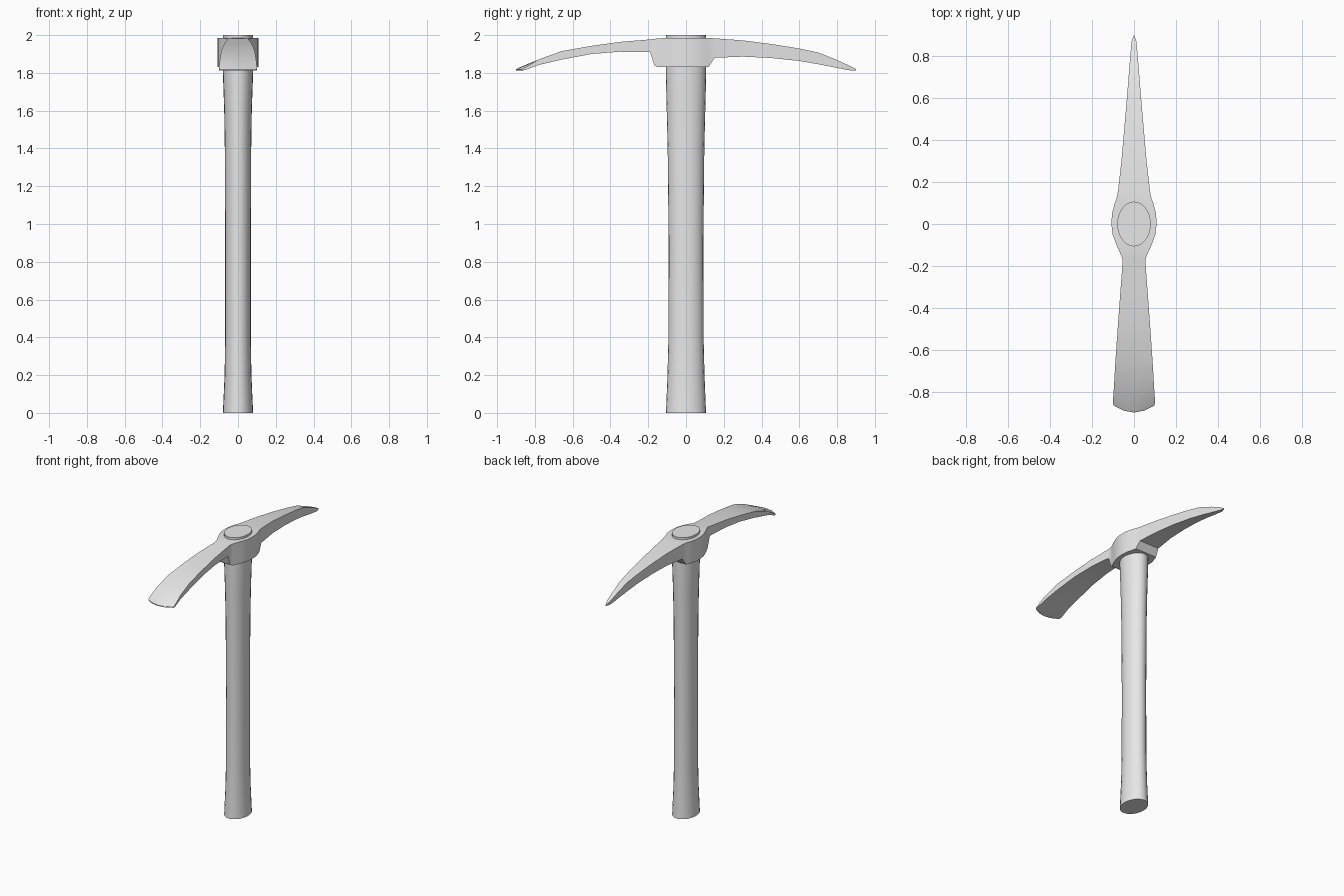
import bpy
import math

if "Cube" in bpy.data.objects:
    bpy.data.objects.remove(bpy.data.objects["Cube"], do_unlink=True)

grey = bpy.data.materials.new("plain grey")
grey.use_nodes = True
grey.diffuse_color = (0.8, 0.8, 0.8, 1)
grey.node_tree.nodes["Principled BSDF"].inputs["Base Color"].default_value = (0.8, 0.8, 0.8, 1)


def loft(name, rings):
    """Skin a list of equal rings of points and cap both ends."""
    n = len(rings[0])
    verts = [p for ring in rings for p in ring]
    faces = [(r * n + i, r * n + (i + 1) % n, (r + 1) * n + (i + 1) % n, (r + 1) * n + i)
             for r in range(len(rings) - 1) for i in range(n)]
    faces.append(tuple(reversed(range(n))))
    faces.append(tuple(range(len(verts) - n, len(verts))))
    mesh = bpy.data.meshes.new(name)
    mesh.from_pydata(verts, [], faces)
    mesh.materials.append(grey)
    obj = bpy.data.objects.new(name, mesh)
    bpy.context.collection.objects.link(obj)
    bpy.ops.object.select_all(action="DESELECT")
    obj.select_set(True)
    bpy.context.view_layer.objects.active = obj
    bpy.ops.object.mode_set(mode="EDIT")
    bpy.ops.mesh.select_all(action="SELECT")
    bpy.ops.mesh.normals_make_consistent(inside=False)
    bpy.ops.object.mode_set(mode="OBJECT")
    bpy.ops.object.shade_smooth_by_angle(angle=math.radians(25))
    return obj


def ellipse(z, rx, ry, sides=24):
    angles = [2 * math.pi * i / sides for i in range(sides)]
    return [(rx * math.cos(a), ry * math.sin(a), z) for a in angles]


def section(y, half, top, bottom, bow=0):
    """Flat-topped cross-section of the head; bow rounds the cutting edge."""
    us = (-1, -0.5, 0, 0.5, 1)
    upper = [(u * half, y + bow * u * u, top) for u in us]
    lower = [(u * half, y + bow * u * u, bottom) for u in reversed(us)]
    return upper + lower


# Oval handle, flared at both ends: height, x radius, y radius
loft("handle", [ellipse(*row) for row in (
    (0, 0.08, 0.106), (0.2, 0.071, 0.098), (0.4, 0.068, 0.093),
    (0.9, 0.068, 0.092), (1.4, 0.07, 0.097), (1.6, 0.073, 0.102),
    (1.8, 0.08, 0.107), (2, 0.08, 0.107))])

# Head from the flat blade through the collar to the point:
# y, half width, top height, bottom height, edge bow
loft("pick_head", [section(*row) for row in (
    # flat blade
    (-0.9, 0.098, 1.819, 1.813, 0.034),
    (-0.885, 0.101, 1.828, 1.815, 0.034),
    (-0.78, 0.096, 1.871, 1.842),
    (-0.66, 0.089, 1.915, 1.87),
    (-0.5, 0.078, 1.943, 1.9),
    (-0.35, 0.067, 1.964, 1.912),
    (-0.19, 0.055, 1.977, 1.91),
    # collar around the handle
    (-0.168, 0.054, 1.98, 1.842),
    (-0.15, 0.061, 1.982, 1.83),
    (-0.1, 0.084, 1.985, 1.83),
    (-0.05, 0.102, 1.985, 1.83),
    (0, 0.108, 1.985, 1.83),
    (0.05, 0.105, 1.985, 1.83),
    (0.1, 0.092, 1.985, 1.83),
    (0.12, 0.084, 1.985, 1.832),
    # pointed spike
    (0.152, 0.077, 1.983, 1.88),
    (0.3, 0.06, 1.972, 1.886),
    (0.45, 0.047, 1.953, 1.879),
    (0.6, 0.034, 1.929, 1.863),
    (0.7, 0.026, 1.908, 1.846),
    (0.8, 0.018, 1.868, 1.826),
    (0.87, 0.012, 1.836, 1.813),
    (0.9, 0.002, 1.82, 1.814))])
